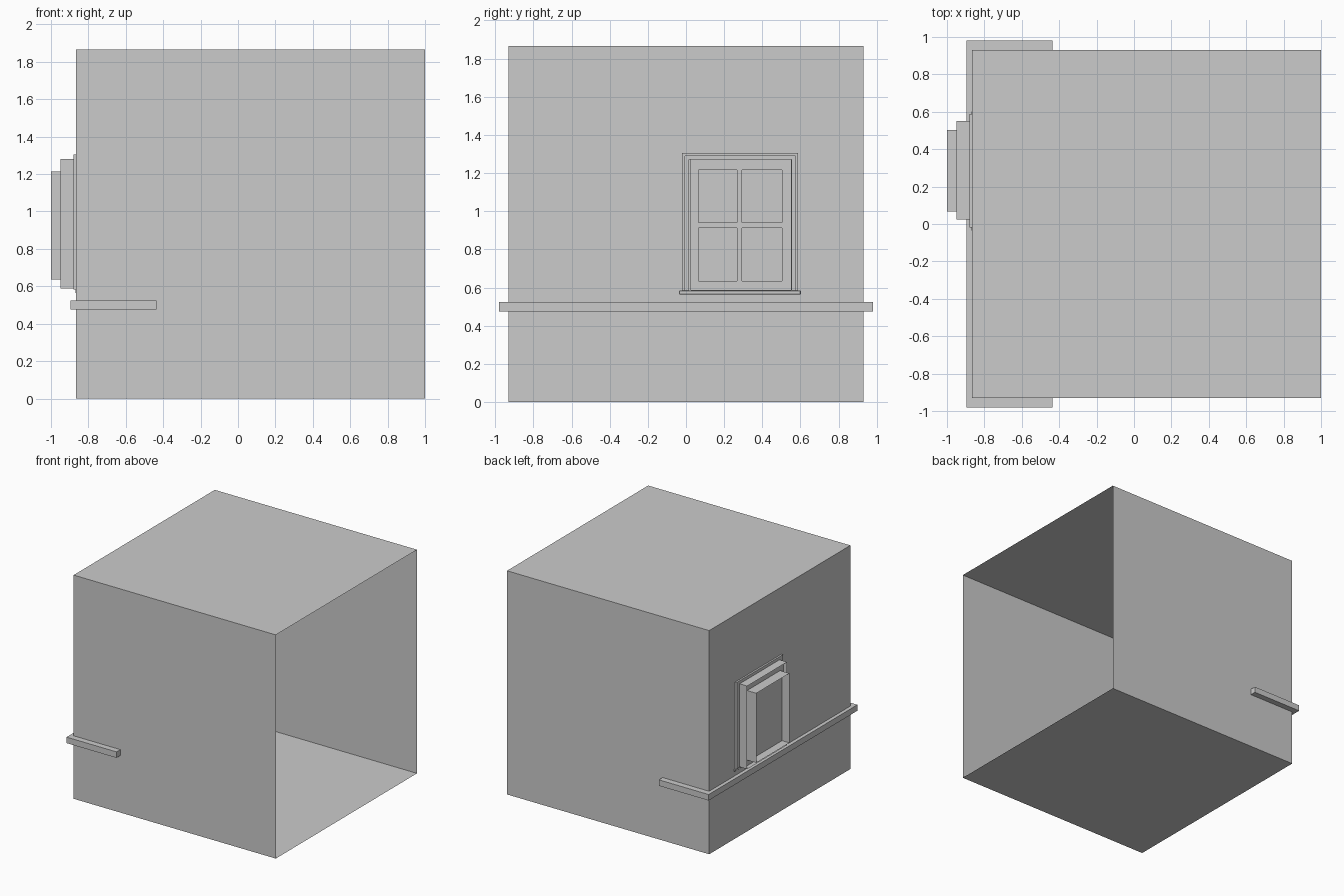
import bpy, bmesh

if "Cube" in bpy.data.objects:
    bpy.data.objects.remove(bpy.data.objects["Cube"])

# rectangles in the window wall plane: (y0, y1, z0, z1)
ROOM = (-0.93, 0.93, 0.0, 1.865)
HOLE = (0.025, 0.55, 0.587, 1.28)
PANE = (0.066, 0.502, 0.635, 1.215)
WALL_X = -0.865


def loop(bm, r, x):
    y0, y1, z0, z1 = r
    return [bm.verts.new((x, y, z)) for y, z in ((y0, z0), (y1, z0), (y1, z1), (y0, z1))]


def finish(name, bm):
    bmesh.ops.remove_doubles(bm, verts=bm.verts, dist=1e-5)
    me = bpy.data.meshes.new(name)
    bm.to_mesh(me)
    bm.free()
    ob = bpy.data.objects.new(name, me)
    bpy.context.collection.objects.link(ob)
    return ob


def sheet(name, sections):
    """Thin surface bridging a chain of rectangles given as (rect, x)."""
    bm = bmesh.new()
    loops = [loop(bm, r, x) for r, x in sections]
    for a, b in zip(loops, loops[1:]):
        for i in range(4):
            j = (i + 1) % 4
            bm.faces.new((a[i], a[j], b[j], b[i]))
    return finish(name, bm)


def box(name, x0, x1, r, bevel=0.0):
    bm = bmesh.new()
    bmesh.ops.create_cube(bm, size=1)
    for v in bm.verts:
        v.co = (x1 if v.co.x > 0 else x0,
                r[1] if v.co.y > 0 else r[0],
                r[3] if v.co.z > 0 else r[2])
    ob = finish(name, bm)
    if bevel:
        m = ob.modifiers.new("bevel", 'BEVEL')
        m.width, m.segments = bevel, 1
    return ob


# room shell, open on +x, with a window hole in the -x wall
sheet("room_shell", [(ROOM, 1.0), (ROOM, WALL_X), (HOLE, WALL_X)])

# deep ledge slab running through the room under the window
box("ledge", -0.895, -0.435, (-0.98, 0.98, 0.475, 0.525))

# window reveal
sheet("window_reveal", [(HOLE, WALL_X), (HOLE, -0.95)])

# sash face and its rim behind the glass
sheet("sash", [(HOLE, -0.915), (PANE, -0.915), (PANE, -1.0)])

# glass
bm = bmesh.new()
bm.faces.new(loop(bm, PANE, -0.932))
finish("glass", bm)

# glazing bars
box("bar_vertical", -0.931, -0.917, (0.268, 0.294, PANE[2], PANE[3]))
box("bar_horizontal", -0.931, -0.917, (PANE[0], PANE[1], 0.911, 0.942))

# casing: flat boards with a raised outer bead
for label, t, x1 in (("board", 0.035, -0.848), ("bead", 0.015, -0.838)):
    y0, y1, z0, z1 = -0.02, 0.588, 0.583, 1.305
    box("casing_left_" + label, -0.88, x1, (y0, y0 + t, z0, z1 - t))
    box("casing_right_" + label, -0.88, x1, (y1 - t, y1, z0, z1 - t))
    box("casing_top_" + label, -0.88, x1, (y0, y1, z1 - t, z1))

# sill
box("sill", -0.87, -0.815, (-0.037, 0.602, 0.563, 0.585), 0.004)
